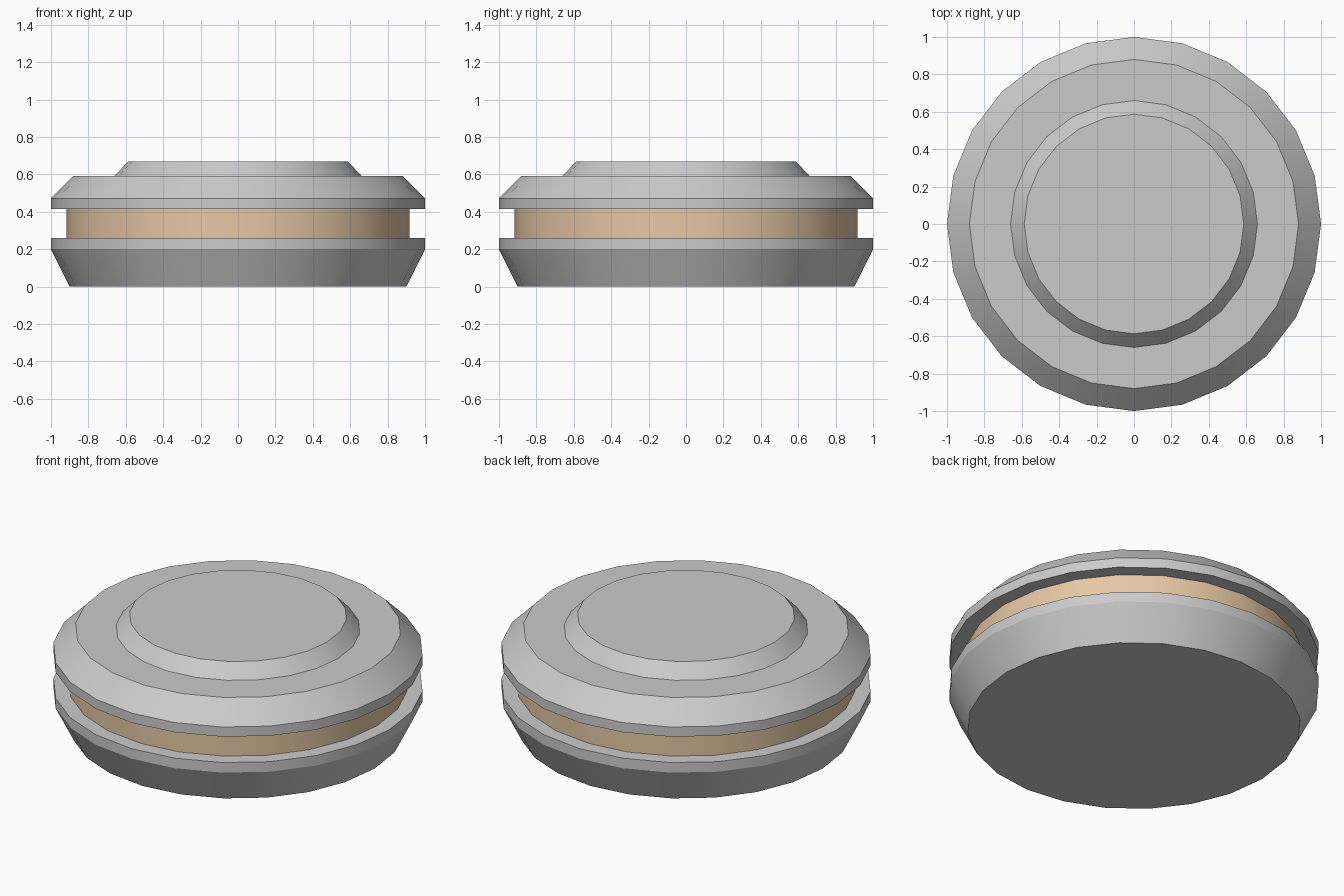
import bpy, bmesh, math

if "Cube" in bpy.data.objects:
    bpy.data.objects.remove(bpy.data.objects["Cube"])

SIDES = 24


def lathe(name, profile, material=None):
    """Closed solid of revolution from (radius, height) points, bottom to top."""
    bm = bmesh.new()
    rings = []
    for r, z in profile:
        rings.append([bm.verts.new((r * math.cos(2 * math.pi * i / SIDES),
                                    r * math.sin(2 * math.pi * i / SIDES), z))
                      for i in range(SIDES)])
    for low, high in zip(rings, rings[1:]):
        for i in range(SIDES):
            j = (i + 1) % SIDES
            bm.faces.new((low[i], low[j], high[j], high[i]))
    bm.faces.new(rings[0][::-1])
    bm.faces.new(rings[-1])
    mesh = bpy.data.meshes.new(name)
    bm.to_mesh(mesh)
    bm.free()
    obj = bpy.data.objects.new(name, mesh)
    bpy.context.collection.objects.link(obj)
    if material:
        mesh.materials.append(material)
    bpy.ops.object.select_all(action='DESELECT')
    obj.select_set(True)
    bpy.context.view_layer.objects.active = obj
    bpy.ops.object.shade_smooth_by_angle(angle=math.radians(20))
    return obj


tan = bpy.data.materials.new("tan_band")
tan.diffuse_color = (0.80, 0.58, 0.38, 1)
tan.use_nodes = True
tan.node_tree.nodes["Principled BSDF"].inputs["Base Color"].default_value = tan.diffuse_color

# Lower shell with tapered underside
lathe("lower_shell", [(0.90, 0), (1.0, 0.20), (1.0, 0.26)])

# Recessed coloured band between the shells
lathe("recessed_band", [(0.917, 0.26), (0.917, 0.414)], tan)

# Upper shell with bevelled rim
lathe("upper_shell", [(1.0, 0.414), (1.0, 0.472), (0.88, 0.592)])

# Raised button on top
lathe("top_button", [(0.66, 0.592), (0.587, 0.67)])
